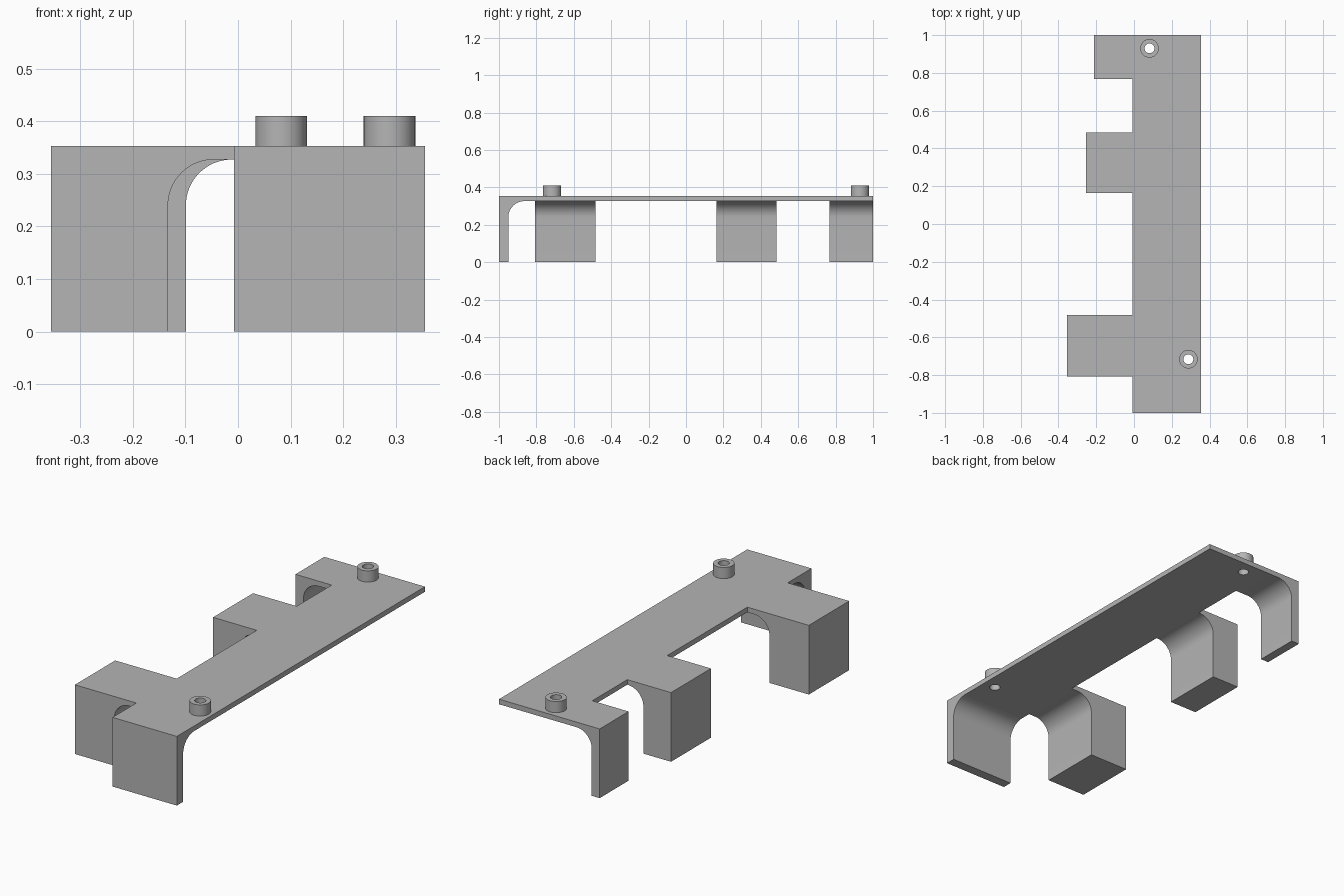
import bpy, bmesh
from math import sin, cos, pi, radians
from mathutils import Vector

if "Cube" in bpy.data.objects:
    bpy.data.objects.remove(bpy.data.objects["Cube"])

grey = bpy.data.materials.new("plain_grey")
grey.use_nodes = True
grey.diffuse_color = (0.46, 0.46, 0.46, 1)
grey.node_tree.nodes["Principled BSDF"].inputs["Base Color"].default_value = grey.diffuse_color

TOP, UNDER = 0.353, 0.327
INNER, EDGE = -0.008, 0.355
FILLET = 0.087


def prism(name, points, sweep):
    """Extrude a closed 3D polygon along a vector."""
    bm = bmesh.new()
    face = bm.faces.new([bm.verts.new(p) for p in points])
    new = bmesh.ops.extrude_face_region(bm, geom=[face])["geom"]
    bmesh.ops.translate(bm, vec=Vector(sweep),
                        verts=[v for v in new if isinstance(v, bmesh.types.BMVert)])
    bmesh.ops.recalc_face_normals(bm, faces=bm.faces)
    mesh = bpy.data.meshes.new(name)
    bm.to_mesh(mesh)
    bm.free()
    mesh.materials.append(grey)
    ob = bpy.data.objects.new(name, mesh)
    bpy.context.collection.objects.link(ob)
    return ob


def hollow(start, end):
    """Profile of the space beside a leg, rounded at its upper corner."""
    arc = [(start + FILLET * (1 - cos(a)), UNDER - FILLET * (1 - sin(a)))
           for a in (pi / 2 * i / 16 for i in range(17))]
    return [(start, -0.1)] + arc + [(end, UNDER), (end, -0.1)]


def disc(x, y, z, radius, sides=48):
    return [(x + radius * cos(2 * pi * i / sides), y + radius * sin(2 * pi * i / sides), z)
            for i in range(sides)]


def cut(ob, cutter):
    mod = ob.modifiers.new("cut", "BOOLEAN")
    mod.operation = "DIFFERENCE"
    mod.solver = "EXACT"
    mod.object = cutter
    bpy.context.view_layer.objects.active = ob
    bpy.ops.object.modifier_apply(modifier=mod.name)


def smooth(ob):
    bpy.ops.object.select_all(action="DESELECT")
    ob.select_set(True)
    bpy.context.view_layer.objects.active = ob
    bpy.ops.object.shade_smooth_by_angle(angle=radians(30))


# Arms: outer x, inner face of the leg, front y, back y
arms = [(-0.355, -0.133, -0.808, -0.483),
        (-0.255, -0.099, 0.163, 0.485),
        (-0.213, -0.168, 0.767, 1.0)]

# Bracket plan, raised to full height
plan = [(EDGE, 1), (EDGE, -1), (INNER, -1)]
for outer, _, front, back in arms:
    plan += [(INNER, front), (outer, front), (outer, back), (INNER, back)]
plan.pop()
plan.append((outer, back))
plan = [p for i, p in enumerate(plan) if p != plan[i - 1]]
bracket = prism("bracket", [(x, y, 0) for x, y in plan], (0, 0, TOP))

# Hollow under the plate, behind the front flange
cutters = [prism("plate_hollow", [(INNER - 0.003, y, z) for y, z in hollow(-0.95, 1.1)],
                 (0.5, 0, 0))]
# Hollow beside each arm's leg
for outer, inner, front, back in arms:
    cutters.append(prism("arm_hollow", [(x, front - 0.03, z) for x, z in hollow(inner, 0.1)],
                         (0, back - front + 0.06, 0)))
for cutter in cutters:
    cut(bracket, cutter)

# Hollow bosses with holes through the plate
for name, x, y in (("front_boss", 0.288, -0.716), ("back_boss", 0.082, 0.93)):
    boss = prism(name, disc(x, y, TOP, 0.049), (0, 0, 0.057))
    hole = prism("boss_hole", disc(x, y, 0.2, 0.026), (0, 0, 0.4))
    cut(boss, hole)
    cut(bracket, hole)
    cutters.append(hole)
    smooth(boss)

smooth(bracket)
for cutter in cutters:
    bpy.data.objects.remove(cutter)
